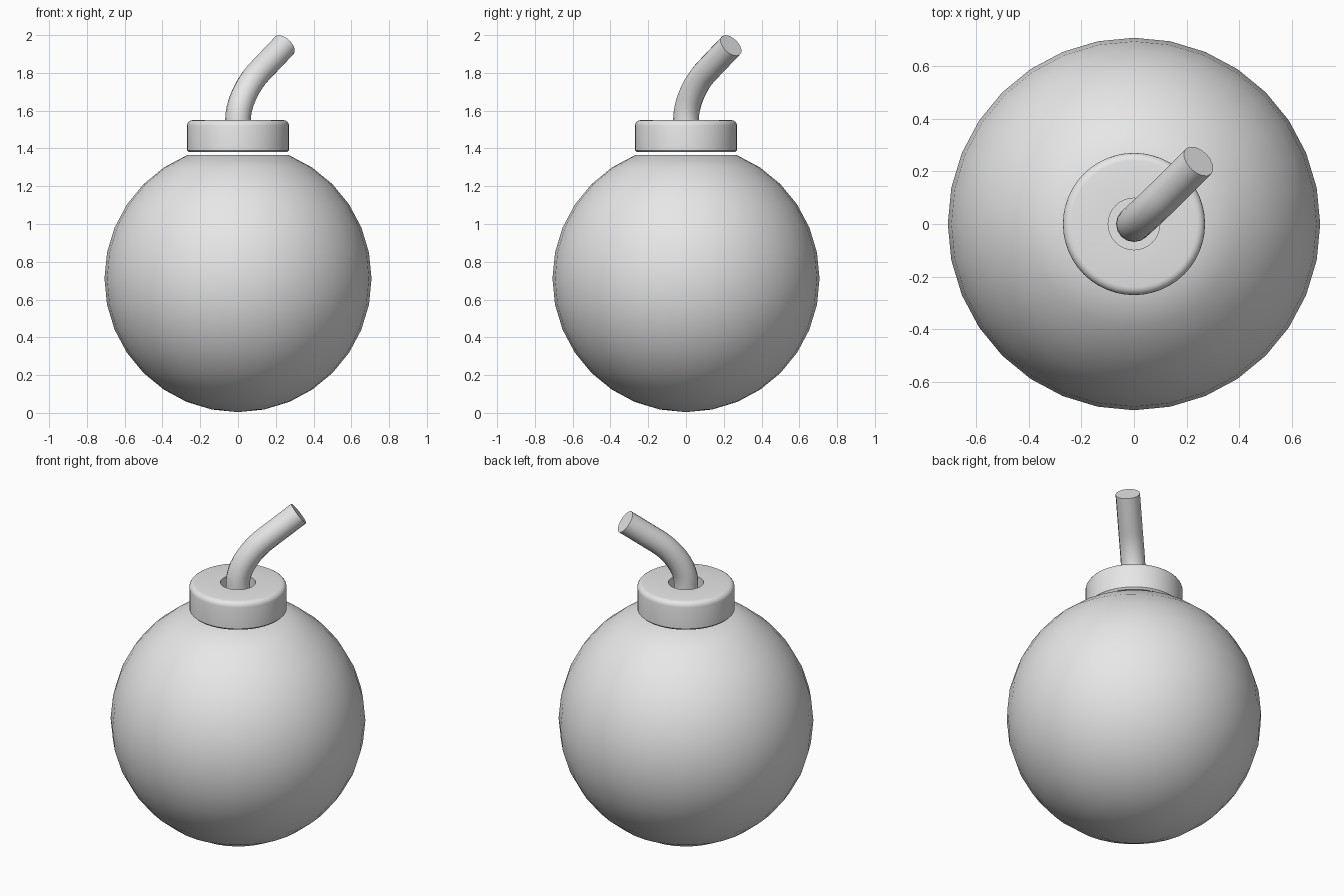
import bpy, bmesh, math
from mathutils import Vector

cube = bpy.data.objects.get("Cube")
if cube:
    bpy.data.objects.remove(cube, do_unlink=True)

grey = bpy.data.materials.new("plain_grey")
grey.use_nodes = True
grey.diffuse_color = (0.8, 0.8, 0.8, 1)
grey.node_tree.nodes["Principled BSDF"].inputs["Base Color"].default_value = (0.8, 0.8, 0.8, 1)


def finish(obj, angle=35):
    """Apply the material and smooth shading with sharp edges kept."""
    obj.data.materials.clear()
    obj.data.materials.append(grey)
    bpy.ops.object.select_all(action='DESELECT')
    obj.select_set(True)
    bpy.context.view_layer.objects.active = obj
    bpy.ops.object.shade_smooth_by_angle(angle=math.radians(angle))


def lathe(name, profile, sides=32):
    """Spin a (radius, height) profile around the z axis."""
    bm = bmesh.new()
    verts = [bm.verts.new((r, 0, z)) for r, z in profile]
    edges = [bm.edges.new(pair) for pair in zip(verts, verts[1:])]
    bmesh.ops.spin(bm, geom=verts + edges, cent=(0, 0, 0), axis=(0, 0, 1),
                   angle=math.tau, steps=sides, use_duplicate=False)
    bmesh.ops.remove_doubles(bm, verts=bm.verts, dist=1e-4)
    bmesh.ops.recalc_face_normals(bm, faces=bm.faces)
    mesh = bpy.data.meshes.new(name)
    bm.to_mesh(mesh)
    bm.free()
    obj = bpy.data.objects.new(name, mesh)
    bpy.context.collection.objects.link(obj)
    finish(obj)
    return obj


# Round body with a flat cut at the top
R, CZ, RINGS = 0.707, 0.711, 16
body = [(R * math.sin(a), CZ - R * math.cos(a))
        for a in (math.pi * i / RINGS for i in range(RINGS - 1))]
lathe("body", body + [(0, body[-1][1])])

# Collar with rounded rim and a central socket for the fuse
TOP, BOTTOM, RAD, BEV = 1.55, 1.38, 0.27, 0.03
rim = [(RAD - BEV + BEV * math.cos(a), TOP - BEV + BEV * math.sin(a))
       for a in (math.pi / 2 * i / 4 for i in range(5))]
lathe("collar", [(0, BOTTOM), (RAD - 0.01, BOTTOM), (RAD, BOTTOM + 0.01)] + rim
      + [(0.098, TOP), (0.098, BOTTOM + 0.03), (0, BOTTOM + 0.03)], 48)

# Bent fuse: upright, then leaning diagonally
curve = bpy.data.curves.new("fuse", 'CURVE')
curve.dimensions = '3D'
curve.bevel_depth = 0.068
curve.bevel_resolution = 6
curve.use_fill_caps = True
curve.resolution_u = 10
spline = curve.splines.new('BEZIER')
spline.bezier_points.add(3)
lean = Vector((1, 1, 1.05)).normalized()
up = Vector((0, 0, 1))
tip = Vector((0.245, 0.238, 1.945))
path = [(Vector((0, 0, 1.42)), up, 0.03), (Vector((0, 0, 1.55)), up, 0.1),
        (tip - lean * 0.23, lean, 0.09), (tip, lean, 0.06)]
for point, (co, direction, reach) in zip(spline.bezier_points, path):
    point.co = co
    point.handle_left_type = point.handle_right_type = 'FREE'
    point.handle_left = co - direction * reach
    point.handle_right = co + direction * reach
fuse = bpy.data.objects.new("fuse", curve)
bpy.context.collection.objects.link(fuse)
bpy.ops.object.select_all(action='DESELECT')
fuse.select_set(True)
bpy.context.view_layer.objects.active = fuse
bpy.ops.object.convert(target='MESH')
fuse = bpy.context.object
fuse.name = "fuse"
# Join the end caps to the tube
bm = bmesh.new()
bm.from_mesh(fuse.data)
bmesh.ops.remove_doubles(bm, verts=bm.verts, dist=1e-4)
bmesh.ops.recalc_face_normals(bm, faces=bm.faces)
bm.to_mesh(fuse.data)
bm.free()
finish(fuse)
